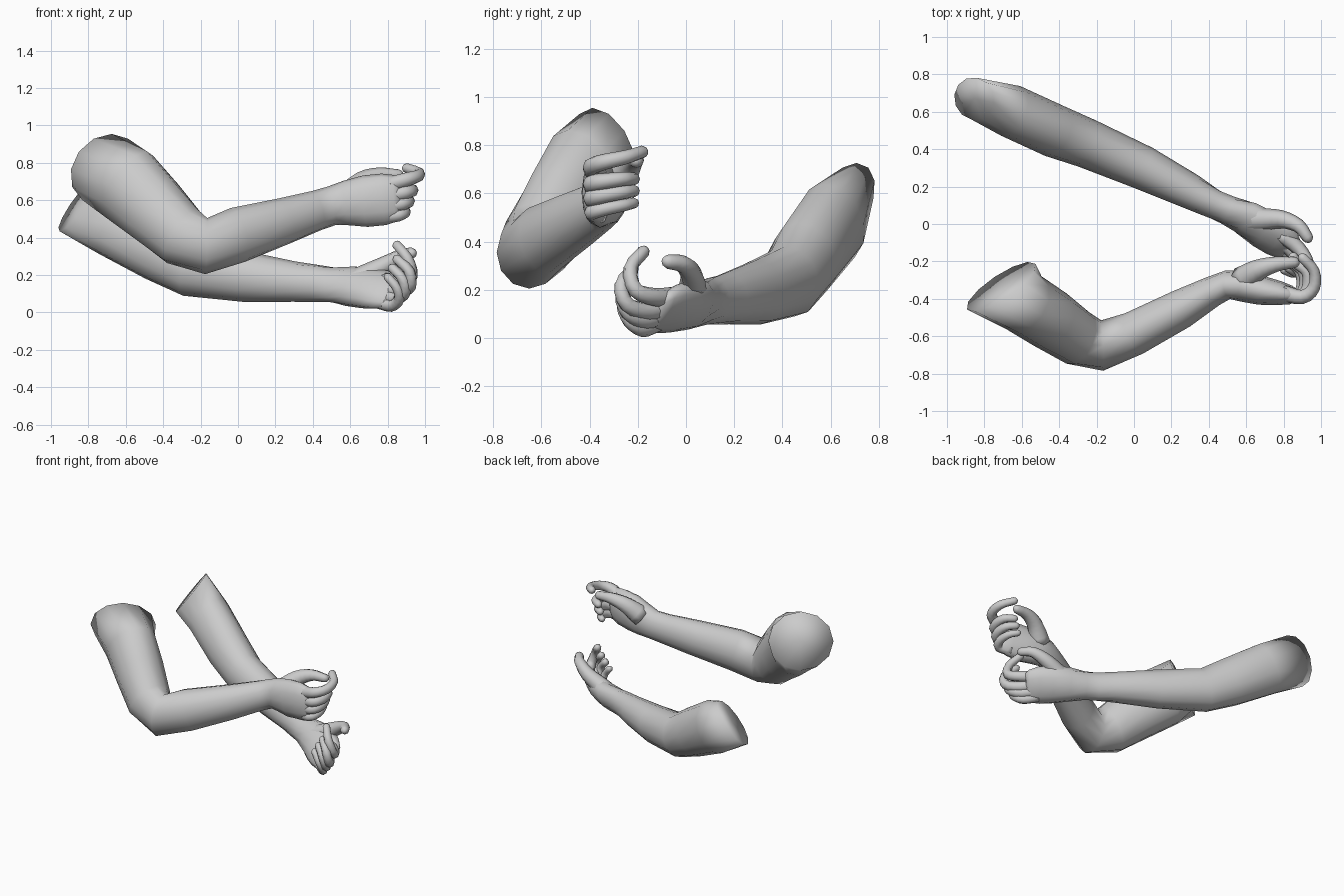
import bpy, bmesh
from math import sin, cos, pi, radians
from mathutils import Vector as V

if "Cube" in bpy.data.objects:
    bpy.data.objects.remove(bpy.data.objects["Cube"])


def loft(name, secs, sides=12, ref=V((0, 0, 1)), start_dir=None):
    """Skin closed elliptical sections (x, y, z, half height, half width, roll degrees)."""
    bm = bmesh.new()
    cs = [V(s[:3]) for s in secs]
    rings = []
    for i, s in enumerate(secs):
        before = cs[i] - cs[i - 1] if i else cs[1] - cs[0]
        after = cs[i + 1] - cs[i] if i < len(cs) - 1 else before
        t = (before.normalized() + after.normalized()).normalized()
        if i == 0 and start_dir:
            t = V(start_dir).normalized()
        b = ref.cross(t).normalized()
        a = t.cross(b)
        roll = radians(s[5]) if len(s) > 5 else 0
        a, b = a * cos(roll) + b * sin(roll), b * cos(roll) - a * sin(roll)
        rings.append([bm.verts.new(cs[i] + a * s[3] * cos(2 * pi * k / sides)
                                   + b * s[4] * sin(2 * pi * k / sides))
                      for k in range(sides)])
    for r, q in zip(rings, rings[1:]):
        for k in range(sides):
            n = (k + 1) % sides
            bm.faces.new((r[k], r[n], q[n], q[k]))
    # fan caps so both ends shade smoothly
    for ring in (rings[0], rings[-1]):
        mid = bm.verts.new(sum((v.co for v in ring), V()) / sides)
        for k in range(sides):
            bm.faces.new((ring[k], ring[(k + 1) % sides], mid))
    bmesh.ops.recalc_face_normals(bm, faces=bm.faces)
    me = bpy.data.meshes.new(name)
    bm.to_mesh(me)
    bm.free()
    for p in me.polygons:
        p.use_smooth = True
    ob = bpy.data.objects.new(name, me)
    bpy.context.collection.objects.link(ob)
    return ob


def finger(name, pts, r0, r1, ref):
    """Curved tube tapering from r0 to r1 with a rounded tip."""
    p = [V(q) for q in pts]
    p = [2 * p[0] - p[1]] + p + [2 * p[-1] - p[-2]]
    path = []
    for i in range(1, len(p) - 2):
        for j in range(3):
            t = j / 3
            path.append(0.5 * (2 * p[i] + (p[i + 1] - p[i - 1]) * t
                        + (2 * p[i - 1] - 5 * p[i] + 4 * p[i + 1] - p[i + 2]) * t * t
                        + (3 * p[i] - p[i - 1] - 3 * p[i + 1] + p[i + 2]) * t ** 3))
    path.append(p[-2])
    n = len(path) - 1
    secs = []
    for i, c in enumerate(path):
        r = r1 + (r0 - r1) * (1 - i / n) ** 1.3
        secs.append((*c, r, r))
    d = (path[-1] - path[-2]).normalized()
    for f, k in ((0.5, 0.75), (0.85, 0.3)):
        secs.append((*(path[-1] + d * r1 * f), r1 * k, r1 * k))
    loft(name, secs, 8, ref)


def hand(side, index, middle, pinky, thumb, ref):
    ring = [V(a).lerp(V(b), 0.5) for a, b in zip(middle, pinky)]
    for name, pts, r in (("index", index, .043), ("middle", middle, .043),
                         ("ring", ring, .042), ("little", pinky, .037)):
        finger(f"{side}_{name}_finger", pts, r, r * .62, ref)
    finger(f"{side}_thumb", thumb, .075, .030, V((0, 0, 1)))


# right arm: oblique shoulder end, bent elbow, forearm, palm
loft("right_arm", [
    (-.71, -.335, .765, .20, .22), (-.59, -.42, .68, .22, .17),
    (-.45, -.51, .55, .195, .165), (-.30, -.61, .41, .17, .15),
    (-.17, -.65, .355, .15, .135), (0, -.585, .415, .15, .118),
    (.25, -.455, .49, .125, .105), (.42, -.36, .545, .108, .082),
    (.50, -.325, .57, .105, .077), (.58, -.33, .585, .12, .085),
    (.68, -.355, .595, .138, .078), (.78, -.37, .605, .138, .064),
    (.84, -.38, .61, .125, .05), (.875, -.385, .61, .10, .03)],
    start_dir=(.5, -.75, -.30))

# right fingers and thumb, curled into a pinch
hand("right",
     [(.80, -.37, .68), (.90, -.39, .71), (.962, -.34, .73), (.962, -.25, .75), (.90, -.18, .772)],
     [(.80, -.37, .62), (.89, -.39, .64), (.93, -.34, .65), (.925, -.26, .66), (.87, -.215, .66)],
     [(.78, -.36, .51), (.86, -.39, .52), (.895, -.34, .535), (.885, -.26, .55), (.84, -.215, .56)],
     [(.58, -.30, .62), (.665, -.245, .70), (.76, -.215, .735), (.86, -.205, .735)],
     V((0, 0, 1)))

# left arm: straighter, with the palm rolled upwards
loft("left_arm", [
    (-.855, .67, .58, .18, .115), (-.66, .605, .475, .185, .142),
    (-.42, .495, .33, .17, .142),
    (-.25, .43, .235, .153, .132), (.05, .30, .19, .135, .118),
    (.30, .175, .165, .108, .095), (.42, .11, .155, .10, .08, 10),
    (.50, .075, .148, .098, .077, 20), (.60, .03, .14, .118, .082, 38),
    (.70, -.03, .13, .132, .076, 45), (.77, -.08, .12, .13, .06, 45),
    (.82, -.115, .11, .115, .045, 45), (.845, -.13, .105, .09, .025, 45)],
    start_dir=(.65, .25, -.5))

# left fingers and thumb, half open
hand("left",
     [(.78, -.05, .17), (.88, -.13, .17), (.93, -.21, .20), (.905, -.23, .29), (.85, -.175, .36)],
     [(.77, -.075, .13), (.86, -.16, .11), (.92, -.245, .14), (.915, -.268, .22), (.85, -.22, .285)],
     [(.74, -.12, .06), (.82, -.18, .036), (.86, -.235, .07), (.85, -.262, .13), (.80, -.245, .19)],
     [(.61, .03, .15), (.69, .025, .20), (.79, .025, .255), (.88, -.01, .305), (.93, -.075, .317)],
     V((.35, .6, .7)))
